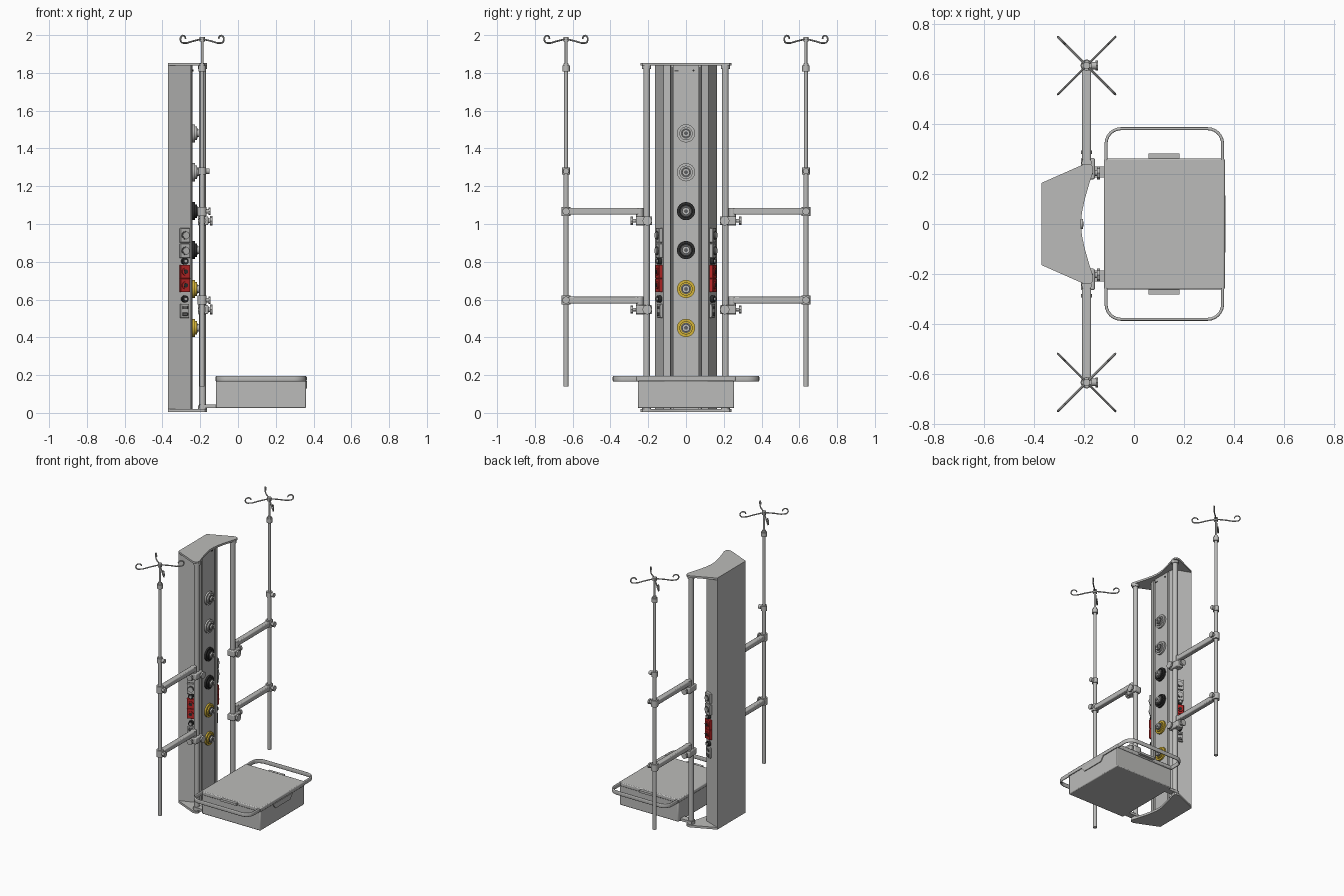
import bpy, bmesh, math
from mathutils import Vector

cube = bpy.data.objects.get("Cube")
if cube:
    bpy.data.objects.remove(cube)


def material(name, rgb):
    m = bpy.data.materials.new(name)
    m.use_nodes = True
    m.diffuse_color = (*rgb, 1)
    m.node_tree.nodes["Principled BSDF"].inputs["Base Color"].default_value = (*rgb, 1)
    return m


GREY = material("satin grey", (.5, .5, .49))
DARK = material("groove grey", (.12, .12, .12))
BLACK = material("black plastic", (.025, .025, .025))
RED = material("socket red", (.5, .02, .02))
YELLOW = material("outlet yellow", (.65, .45, .04))


def finish(o, name, mat, bevel=0):
    o.name = name
    o.data.materials.append(mat)
    if bevel:
        mod = o.modifiers.new("Bevel", "BEVEL")
        mod.width, mod.segments = bevel, 2
    bpy.ops.object.select_all(action="DESELECT")
    o.select_set(True)
    bpy.context.view_layer.objects.active = o
    bpy.ops.object.shade_smooth_by_angle(angle=math.radians(35))
    return o


def box(name, center, size, mat=GREY, turn=0, bevel=0):
    bpy.ops.mesh.primitive_cube_add(size=1, location=center, rotation=(0, 0, turn))
    o = bpy.context.object
    o.scale = size
    bpy.ops.object.transform_apply(location=False, rotation=False, scale=True)
    return finish(o, name, mat, bevel)


def rod(name, a, b, r, mat=GREY, sides=20):
    a, b = Vector(a), Vector(b)
    bpy.ops.mesh.primitive_cylinder_add(vertices=sides, radius=r, depth=(b - a).length,
                                        location=(a + b) / 2)
    o = bpy.context.object
    o.rotation_euler = (b - a).to_track_quat("Z", "Y").to_euler()
    return finish(o, name, mat)


def prism(name, points, direction, mat=GREY):
    bm = bmesh.new()
    face = bm.faces.new([bm.verts.new(p) for p in points])
    ext = bmesh.ops.extrude_face_region(bm, geom=[face])
    verts = [v for v in ext["geom"] if isinstance(v, bmesh.types.BMVert)]
    bmesh.ops.translate(bm, verts=verts, vec=direction)
    bmesh.ops.recalc_face_normals(bm, faces=bm.faces)
    me = bpy.data.meshes.new(name)
    bm.to_mesh(me)
    bm.free()
    o = bpy.data.objects.new(name, me)
    bpy.context.collection.objects.link(o)
    return finish(o, name, mat)


def tube(name, points, r, tall=0):
    cu = bpy.data.curves.new(name, "CURVE")
    cu.dimensions = "3D"
    cu.bevel_depth, cu.extrude, cu.bevel_resolution = r, tall, 2
    cu.use_fill_caps = True
    sp = cu.splines.new("POLY")
    sp.points.add(len(points) - 1)
    for q, p in zip(sp.points, points):
        q.co = (*p, 1)
    o = bpy.data.objects.new(name, cu)
    bpy.context.collection.objects.link(o)
    bpy.ops.object.select_all(action="DESELECT")
    o.select_set(True)
    bpy.context.view_layer.objects.active = o
    bpy.ops.object.convert(target="MESH")
    return finish(bpy.context.object, name, GREY)


def mirrored(half, z):
    full = half + [(x, -y) for x, y in reversed(half)]
    return [(x, y, z) for x, y in full]


# Column with shallow grooves beside the centre panel
section = [(-.37, .165), (-.25, .12), (-.24, .083), (-.258, .08), (-.258, .07), (-.24, .068)]
prism("column", mirrored(section, .015), (0, 0, 1.83))

# Top cap and base plate with a concave front edge
plate = [(-.37, .165), (-.2, .24), (-.175, .24), (-.165, .23), (-.165, .205),
         (-.18, .16), (-.197, .1), (-.208, .05), (-.212, .015)]
prism("top_cap", mirrored(plate, 1.838), (0, 0, .014))
prism("base_plate", mirrored(plate, .004), (0, 0, .016))

for y in (-.073, .073):
    box("panel_groove", (-.257, y, .93), (.003, .009, 1.8), DARK)
box("status_plate", (-.239, -.05, 1.812), (.004, .022, .008), DARK)
rod("status_lamp", (-.24, .04, 1.812), (-.236, .04, 1.812), .005, BLACK)

# Round outlets down the centre panel
for i, mat in enumerate((GREY, GREY, BLACK, BLACK, YELLOW, YELLOW)):
    z = 1.48 - i * .206
    rod("outlet_flange", (-.24, 0, z), (-.228, 0, z), .048, mat, 32)
    rod("outlet_collar", (-.23, 0, z), (-.218, 0, z), .036, mat, 12)
    rod("outlet_ring", (-.22, 0, z), (-.215, 0, z), .027, DARK, 24)
    rod("outlet_nozzle", (-.22, 0, z), (-.204, 0, z), .02, GREY, 24)
    rod("outlet_hole", (-.205, 0, z), (-.202, 0, z), .01, DARK, 16)

# Hanging hook profile: out, then curled up and back
curl = [(0, 0), (.07, -.012), (.115, -.022)]
curl += [(.143 + .02 * math.cos(math.radians(a)), -.002 + .02 * math.sin(math.radians(a)))
         for a in range(-100, 171, 30)]

for s in (-1, 1):
    # Angled service sockets on the column sides
    turn = s * math.atan2(-.045, .12)
    n = Vector((.351, s * .936, 0))

    def socket(name, z, w, h, t, mat, dx=0):
        at = Vector((-.285, s * .133, z)) + n * (t / 2 - .002)
        return box(name, at, (w, t, h), mat, turn, .003)

    def dial(name, z, r, start, end, mat):
        at = Vector((-.285, s * .133, z))
        rod(name, at + n * start, at + n * end, r, mat)

    for z in (.94, .858):
        socket("grey_socket", z, .052, .076, .022, GREY)
        dial("socket_ring", z, .022, .018, .025, DARK)
        dial("socket_core", z, .017, .018, .03, GREY)
    for z in (.748, .675):
        socket("red_socket", z, .056, .072, .022, RED)
        dial("red_ring", z, .02, .018, .026, RED)
        dial("red_socket_hole", z, .012, .02, .028, BLACK)
    for z in (.803, .603):
        dial("ground_terminal", z, .018, 0, .02, BLACK)
        dial("terminal_pin", z, .009, .015, .028, GREY)
    socket("data_socket", .54, .048, .074, .016, GREY)
    for z in (.522, .558):
        socket("data_port", z, .03, .018, .02, DARK)

    # Support pole and its foot bracket
    rod("support_pole", (-.188, s * .208, .015), (-.188, s * .208, 1.84), .018)
    for z in (.02, 1.82):
        rod("pole_collar", (-.188, s * .208, z), (-.188, s * .208, z + .02), .024)
    box("foot_bracket", (-.155, s * .208, .035), (.1, .045, .018))

    # Infusion stand
    py = s * .635
    for name, a, b, r in (("stand_lower_tube", .14, 1.28, .0135),
                          ("stand_upper_tube", 1.27, 1.83, .0105),
                          ("stand_tip", 1.82, 1.985, .007),
                          ("stand_joint", 1.262, 1.298, .021),
                          ("stand_top_joint", 1.808, 1.838, .02),
                          ("stand_neck", 1.838, 1.85, .013),
                          ("hook_hub", 1.965, 1.99, .014)):
        rod(name, (-.19, py, a), (-.19, py, b), r)
    for k in range(4):
        a = math.radians(45 + 90 * k)
        tube("hanging_hook", [(-.19 + d * math.cos(a), py + d * math.sin(a), 1.98 + h)
                              for d, h in curl], .0045)
    rod("stand_joint_knob", (-.17, py, 1.28), (-.15, py, 1.28), .015)

    # Two swing arms with clamps on the support pole
    for z in (1.067, .597):
        box("swing_arm", (-.19, s * .437, z), (.036, .4, .036), bevel=.006)
        rod("arm_end_hub", (-.19, py, z - .024), (-.19, py, z + .024), .024)
        rod("arm_end_screw", (-.17, py, z), (-.15, py, z), .012)
        rod("arm_end_knob", (-.155, py, z), (-.145, py, z), .02, sides=8)
        rod("arm_pivot", (-.19, s * .245, z - .075), (-.19, s * .245, z + .018), .02)
        box("pole_clamp", (-.185, s * .222, z - .05), (.056, .086, .046), bevel=.006)
        rod("clamp_screw", (-.16, s * .205, z - .05), (-.14, s * .205, z - .05), .012)
        rod("clamp_knob", (-.148, s * .205, z - .05), (-.136, s * .205, z - .05), .026, sides=8)
        rod("side_screw", (-.19, s * .26, z - .05), (-.19, s * .285, z - .05), .009)
        rod("side_knob", (-.19, s * .28, z - .05), (-.19, s * .295, z - .05), .022, sides=8)

    # Side rail with rounded corners
    rail = [(-.112, s * .25, .181)]
    for cx, start in ((-.052, 180), (.295, 90)):
        for j in range(7):
            a = math.radians(start - 15 * j)
            rail.append((cx + .06 * math.cos(a), s * (.322 + .06 * math.sin(a)), .181))
    rail.append((.355, s * .25, .181))
    tube("side_rail", rail, .006, .009)
    box("side_latch", (.12, s * .268, .182), (.125, .03, .016))

# Drawer unit
box("drawer_body", (.122, 0, .098), (.476, .51, .145), bevel=.006)
box("drawer_lid", (.122, 0, .181), (.484, .525, .028), bevel=.006)
prism("drawer_pull", [(.358, y, z) for y, z in
                      ((-.115, .168), (-.085, .13), (.085, .13), (.115, .168))], (.008, 0, 0))
box("pull_shadow_gap", (.36, 0, .167), (.004, .5, .004), DARK)
